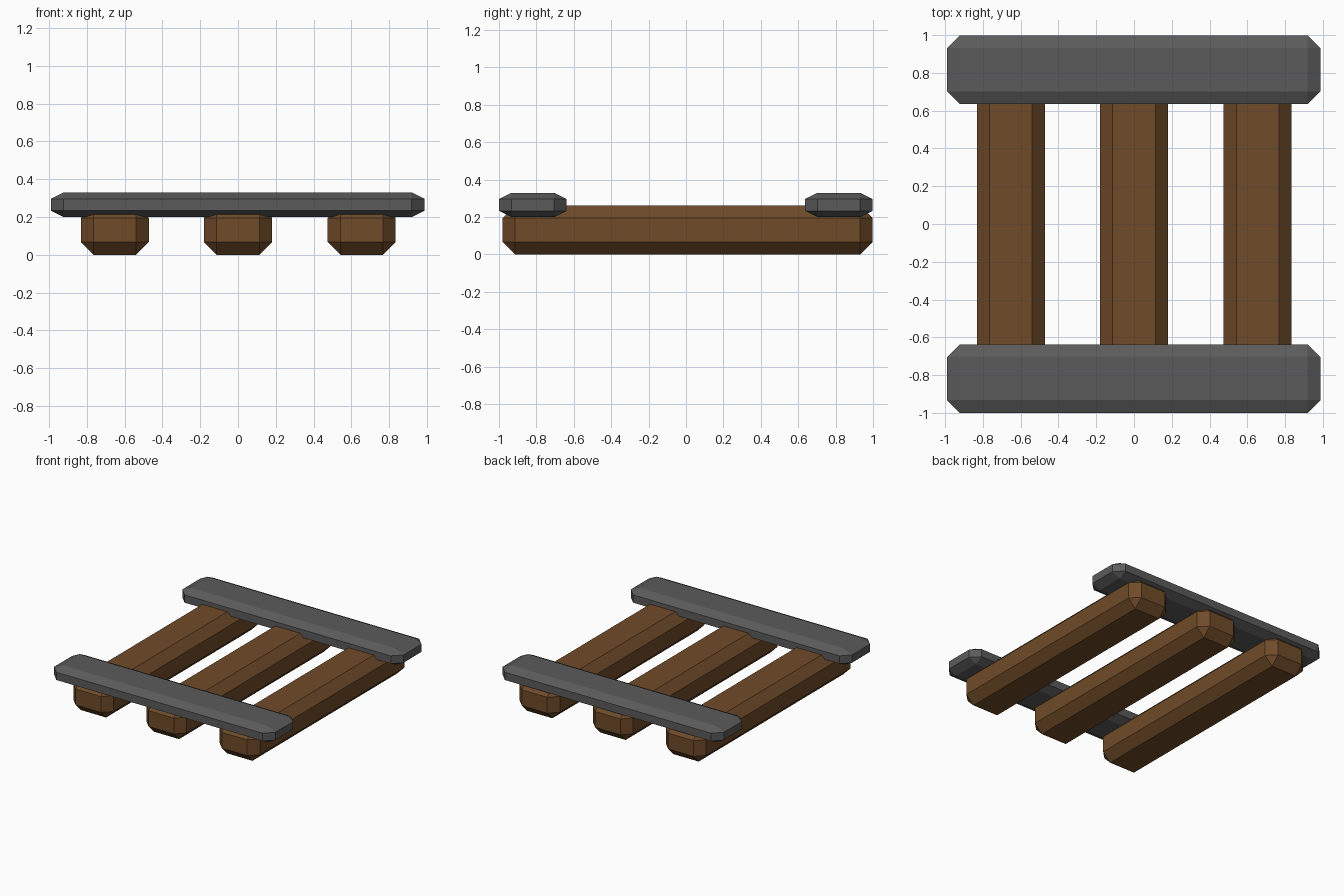
import bpy, bmesh

if "Cube" in bpy.data.objects:
    bpy.data.objects.remove(bpy.data.objects["Cube"])

def material(name, color):
    m = bpy.data.materials.new(name)
    m.diffuse_color = color
    m.use_nodes = True
    m.node_tree.nodes["Principled BSDF"].inputs["Base Color"].default_value = m.diffuse_color
    return m

wood = material("wood", (0.16, 0.07, 0.022, 1))
slate = material("dark_grey", (0.105, 0.105, 0.105, 1))

def chamfered_bar(name, lo, hi, mat, squash=1.0, cut=0.067):
    """Box between two corners, all edges chamfered; squash flattens the chamfer in z."""
    size = [b - a for a, b in zip(lo, hi)]
    bm = bmesh.new()
    bmesh.ops.create_cube(bm, size=1)
    bmesh.ops.scale(bm, vec=(size[0], size[1], size[2] / squash), verts=bm.verts)
    bmesh.ops.bevel(bm, geom=bm.edges[:], offset=cut, offset_type='OFFSET',
                    segments=1, affect='EDGES', clamp_overlap=True)
    bmesh.ops.scale(bm, vec=(1, 1, squash), verts=bm.verts)
    me = bpy.data.meshes.new(name)
    bm.to_mesh(me)
    bm.free()
    me.materials.append(mat)
    ob = bpy.data.objects.new(name, me)
    ob.location = [(a + b) / 2 for a, b in zip(lo, hi)]
    bpy.context.collection.objects.link(ob)
    return ob

# Three wooden beams running front to back
for name, x in (("left_beam", -0.652), ("middle_beam", 0.0), ("right_beam", 0.655)):
    chamfered_bar(name, (x - 0.18, -0.98, 0.0), (x + 0.18, 0.998, 0.262), wood)

# Two flat grey planks across the beam ends
for name, y in (("front_plank", -0.819), ("back_plank", 0.817)):
    chamfered_bar(name, (-0.99, y - 0.181, 0.2), (0.987, y + 0.181, 0.33), slate, squash=0.5)
